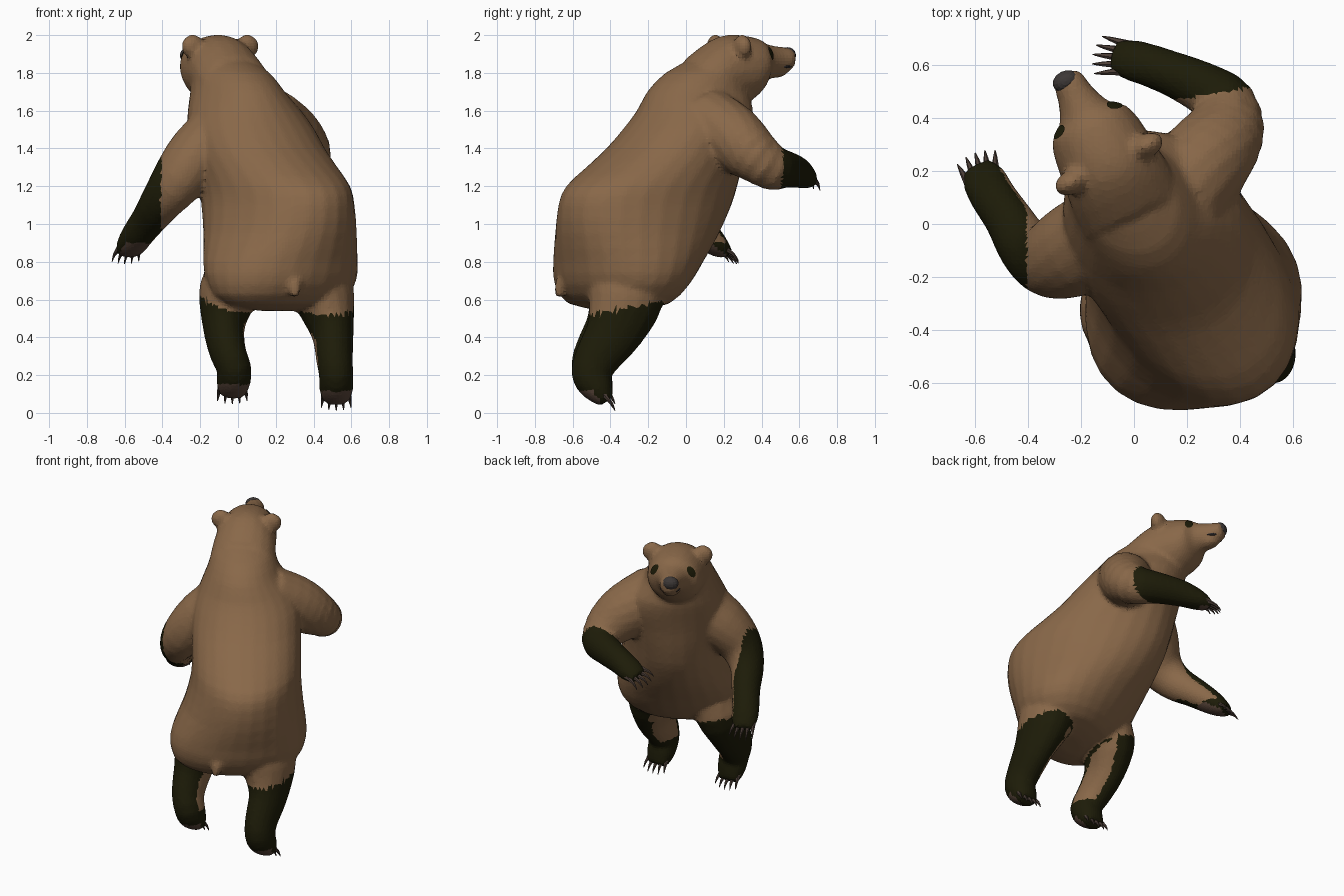
import bpy, bmesh, math
from mathutils import Vector
from mathutils.bvhtree import BVHTree

if "Cube" in bpy.data.objects:
    bpy.data.objects.remove(bpy.data.objects["Cube"])

V = Vector
UP = V((0, 0, 1))
BODY_SIDE, BODY_FWD = V((0.82, 0.57, 0)), V((-0.57, 0.82, 0))
HEAD_SIDE, HEAD_FWD = V((0.9, 0.44, 0)), V((-0.44, 0.9, 0))


def material(name, r, g, b):
    m = bpy.data.materials.new(name)
    m.diffuse_color = (r, g, b, 1)
    m.use_nodes = True
    m.node_tree.nodes["Principled BSDF"].inputs["Base Color"].default_value = m.diffuse_color
    return m


FUR = material("brown fur", 0.25, 0.138, 0.066)
DARK = material("dark olive fur", 0.0125, 0.0115, 0.0025)
PAD = material("paw pad", 0.1, 0.06, 0.042)
CLAW = material("claw", 0.07, 0.047, 0.037)
NOSE = material("grey nose", 0.046, 0.039, 0.037)
MOUTH = material("mouth", 0.04, 0.034, 0.036)

skin_parts = []  # (bmesh, colour rule) pairs that are fused into one skin


def make_object(name, bm, mats):
    bmesh.ops.recalc_face_normals(bm, faces=bm.faces)
    me = bpy.data.meshes.new(name)
    bm.to_mesh(me)
    for m in mats:
        me.materials.append(m)
    ob = bpy.data.objects.new(name, me)
    bpy.context.collection.objects.link(ob)
    return ob


def fur(c, n):
    return 0


def loft(bm, rings):
    """Skin a list of closed rings and cap both ends."""
    rows = [[bm.verts.new(p) for p in ring] for ring in rings]
    n = len(rows[0])
    for a, b in zip(rows, rows[1:]):
        for i in range(n):
            j = (i + 1) % n
            bm.faces.new((a[i], a[j], b[j], b[i]))
    bm.faces.new(rows[0][::-1])
    bm.faces.new(rows[-1])


def ellipse(c, u, w, a, b, n):
    return [c + u * a * math.cos(2 * math.pi * i / n) + w * b * math.sin(2 * math.pi * i / n)
            for i in range(n)]


def resample(rows, k):
    """Smooth a short table of rows with a Catmull-Rom spline."""
    rows = [V(r) for r in rows]
    out = []
    for i in range(len(rows) - 1):
        p0, p1, p2 = rows[max(i - 1, 0)], rows[i], rows[i + 1]
        p3 = rows[min(i + 2, len(rows) - 1)]
        for t in (s / k for s in range(k)):
            out.append(0.5 * (2 * p1 + (p2 - p0) * t + (2 * p0 - 5 * p1 + 4 * p2 - p3) * t * t
                              + (3 * p1 - p0 - 3 * p2 + p3) * t ** 3))
    return out + [rows[-1]]


def tube(bm, rows, side, n=16, k=3):
    """Sweep ellipses along rows of (x, y, z, side radius, other radius)."""
    pts = resample(rows, k)
    rings = []
    for i, p in enumerate(pts):
        t = (V(pts[min(i + 1, len(pts) - 1)][:3]) - V(pts[max(i - 1, 0)][:3])).normalized()
        b = t.cross(side).normalized()
        rings.append(ellipse(V(p[:3]), b.cross(t), b, p[3], p[4], n))
    loft(bm, rings)


def blob(centre, size):
    """Squashed ball on the head axes."""
    bm = bmesh.new()
    bmesh.ops.create_uvsphere(bm, u_segments=14, v_segments=9, radius=1)
    for v in bm.verts:
        x, y, z = v.co
        v.co = centre + HEAD_SIDE * x * size[0] + HEAD_FWD * y * size[1] + UP * z * size[2]
    return bm


def claws(name, base, d, side, width, length):
    """Five curved claws fanned across a paw."""
    bm = bmesh.new()
    d, side = V(d).normalized(), V(side).normalized()
    for i in range(5):
        o = (i - 2) / 2
        p = V(base) + side * width * o - d * 0.02 * o * o
        e = (d + side * 0.2 * o).normalized()
        mid, tip = p + e * length * 0.6 + UP * 0.006, p + e * length - UP * 0.012
        tube(bm, [(*(p - e * 0.03), 0.018, 0.018), (*mid, 0.009, 0.009), (*tip, 0.002, 0.002)],
             side, 6, 2)
    make_object(name, bm, [CLAW])


# torso: z, side offset, forward offset, side radius, forward radius
bm = bmesh.new()
torso = [(.54, 0, -.42, .14, .07), (.58, -.02, -.42, .34, .23), (.68, -.005, -.41, .42, .325),
         (.8, .01, -.38, .425, .385), (.95, .035, -.34, .38, .46), (1.1, .05, -.3, .35, .505),
         (1.2, .055, -.26, .345, .5), (1.3, .055, -.18, .345, .445), (1.4, .055, -.1, .345, .385),
         (1.5, .06, -.035, .335, .345), (1.6, .055, .02, .295, .315), (1.7, .035, .055, .23, .29),
         (1.8, .035, .12, .19, .245), (1.88, .03, .2, .13, .15)]
loft(bm, [ellipse(UP * r[0] + BODY_SIDE * r[1] + BODY_FWD * r[2], BODY_SIDE, BODY_FWD, r[3], r[4], 26)
          for r in resample(torso, 2)])
skin_parts.append((bm, fur))


def head_pt(s, t, z):
    return HEAD_FWD * s + HEAD_SIDE * (t + 0.015) + UP * z


# head: forward, z, half width, half height
bm = bmesh.new()
head = [(.03, 1.69, .21, .2), (.12, 1.75, .205, .205), (.2, 1.795, .195, .2), (.28, 1.813, .186, .19),
        (.36, 1.822, .175, .172), (.42, 1.84, .153, .138), (.455, 1.855, .105, .1),
        (.54, 1.865, .07, .074), (.6, 1.873, .06, .06), (.625, 1.875, .035, .04)]
loft(bm, [ellipse(head_pt(r[0], 0, r[1]), HEAD_SIDE, UP, r[2], r[3], 20) for r in resample(head, 2)])
skin_parts.append((bm, fur))

# ears and lower jaw
for s in (-1, 1):
    skin_parts.append((blob(head_pt(.245, s * .16, 1.94), (.068, .046, .064)), fur))
skin_parts.append((blob(head_pt(.505, 0, 1.808), (.06, .085, .036)), fur))

# tail
bm = bmesh.new()
tube(bm, [(.3, -.58, .75, .06, .06), (.3, -.655, .68, .042, .042), (.3, -.675, .61, .02, .02)],
     V((1, 0, 0)), 8)
skin_parts.append((bm, fur))

# arms: dark outside from the elbow down, brown on the inner side, bare palms
LEFT_IN, RIGHT_IN = V((.8, .45, -.3)).normalized(), V((-.3, -.75, -.6)).normalized()


def left_arm_rule(c, n):
    if c.z < .9 and n.dot(V((.3, -.6, -.7))) > .55:
        return 2
    return int(c.x < -.405 and not (n.dot(LEFT_IN) > .68 and .9 < c.z < 1.09))


def right_arm_rule(c, n):
    if c.x < -.01 and n.dot(V((.2, -.45, -.85))) > .6:
        return 2
    return int(c.y > .47 + .15 * (c.x - .15) and (n.dot(RIGHT_IN) < .85 or c.x < .1))


arms = [("left", V((.9, .35, 0)), left_arm_rule,
         [(-.06, 0, 1.5, .18, .18), (-.21, -.09, 1.37, .165, .18), (-.32, -.135, 1.23, .14, .15),
          (-.405, -.09, 1.12, .11, .12), (-.475, .02, 1.02, .092, .097), (-.53, .1, .945, .088, .082),
          (-.565, .165, .885, .085, .062), (-.59, .215, .845, .06, .034)],
         (-.582, .2, .855), (-.2, .75, -.6)),
        ("right", V((.2, .9, -.3)), right_arm_rule,
         [(.16, .1, 1.55, .19, .18), (.27, .24, 1.46, .175, .18), (.345, .35, 1.37, .15, .155),
          (.35, .45, 1.3, .117, .125), (.25, .52, 1.29, .097, .102), (.1, .585, 1.275, .083, .085),
          (-.01, .62, 1.25, .08, .064), (-.08, .635, 1.23, .06, .036)],
         (-.07, .632, 1.235), (-.93, .1, -.3))]
for word, side, rule, rows, base, d in arms:
    bm = bmesh.new()
    tube(bm, rows, side)
    skin_parts.append((bm, rule))
    claws(word + "_hand_claws", base, d, side, .058, .09)


# legs: dark below the thigh, brown inner strip, bare soles
def leg_rule(lift, inner, slope_x, top):
    inner = V(inner).normalized()

    def rule(c, n):
        if c.z < .115 + lift and n.y < -.2 and n.z < -.2:
            return 2
        edge = top + slope_x * (c.x + .1) + .2 * (c.y + .5)
        return int(c.z < edge and (n.dot(inner) < .76 or c.z < .25))
    return rule


leg = [(-.33, .74, .15, .19), (-.32, .6, .16, .2), (-.38, .43, .114, .154), (-.47, .29, .098, .122),
       (-.5, .2, .092, .107), (-.46, .12, .09, .082), (-.42, .06, .068, .042)]
legs = [("left", (.01, -.05, -.075, -.055, -.02, -.025, -.03), .035,
         leg_rule(.035, (.9, .45, 0), -.3, .56)),
        ("right", (.43, .46, .5, .51, .52, .52, .52), 0, leg_rule(0, (-.9, .4, 0), 0, .52))]
for word, xs, lift, rule in legs:
    bm = bmesh.new()
    tube(bm, [(x, y, z + lift, a, b) for x, (y, z, a, b) in zip(xs, leg)], V((1, 0, 0)))
    skin_parts.append((bm, rule))
    claws(word + "_foot_claws", (xs[-1], -.42, .075 + lift), (0, .6, -.7), (1, 0, 0), .065, .068)

# fuse the parts into one faceted skin, coloured by the rule of the nearest part
joined = bmesh.new()
for bm, rule in skin_parts:
    bmesh.ops.recalc_face_normals(bm, faces=bm.faces)
    tmp = bpy.data.meshes.new("part")
    bm.to_mesh(tmp)
    joined.from_mesh(tmp)
    bpy.data.meshes.remove(tmp)
source = make_object("source", joined, [])
remesh = source.modifiers.new("fuse", 'REMESH')
remesh.mode, remesh.voxel_size = 'VOXEL', 0.016
smooth = source.modifiers.new("soften", 'SMOOTH')
smooth.factor, smooth.iterations = 0.5, 6
source.modifiers.new("facet", 'DECIMATE').ratio = 0.5
skin = bpy.data.meshes.new_from_object(source.evaluated_get(bpy.context.evaluated_depsgraph_get()))
bpy.data.objects.remove(source)
skin.name = "body"
skin.materials.clear()
for m in (FUR, DARK, PAD):
    skin.materials.append(m)
trees = [(BVHTree.FromBMesh(bm), rule) for bm, rule in skin_parts]
for f in skin.polygons:
    f.use_smooth = False
    near = min((t.find_nearest(f.center)[3], i) for i, (t, r) in enumerate(trees))[1]
    f.material_index = trees[near][1](f.center, f.normal)
bpy.context.collection.objects.link(bpy.data.objects.new("body", skin))
surface = BVHTree.FromPolygons([v.co for v in skin.vertices], [p.vertices[:] for p in skin.polygons])

# eye patches, laid on the slanted sides of the face
for s, word in ((-1, "left"), (1, "right")):
    bm = bmesh.new()
    out = (HEAD_FWD * .72 + HEAD_SIDE * s * .6 + UP * .3).normalized()
    across = UP.cross(out).normalized()
    rows = []
    for k in (1, .6, .2):
        row = []
        for p in ellipse(head_pt(.425, s * .108, 1.9), across, out.cross(across) + across * s * .3,
                         .028 * k, .038 * k, 12):
            hit = surface.ray_cast(p + out * .3, -out)[0]
            row.append(bm.verts.new((hit or p) + out * .006))
        rows.append(row)
    for a, b in zip(rows, rows[1:]):
        for i in range(12):
            bm.faces.new((a[i], a[i - 1], b[i - 1], b[i]))
    bm.faces.new(rows[-1])
    make_object(word + "_eye_patch", bm, [DARK])

# nose and mouth
make_object("nose", blob(head_pt(.597, -.01, 1.893), (.052, .04, .043)), [NOSE])
make_object("mouth", blob(head_pt(.55, 0, 1.834), (.066, .06, .014)), [MOUTH])
